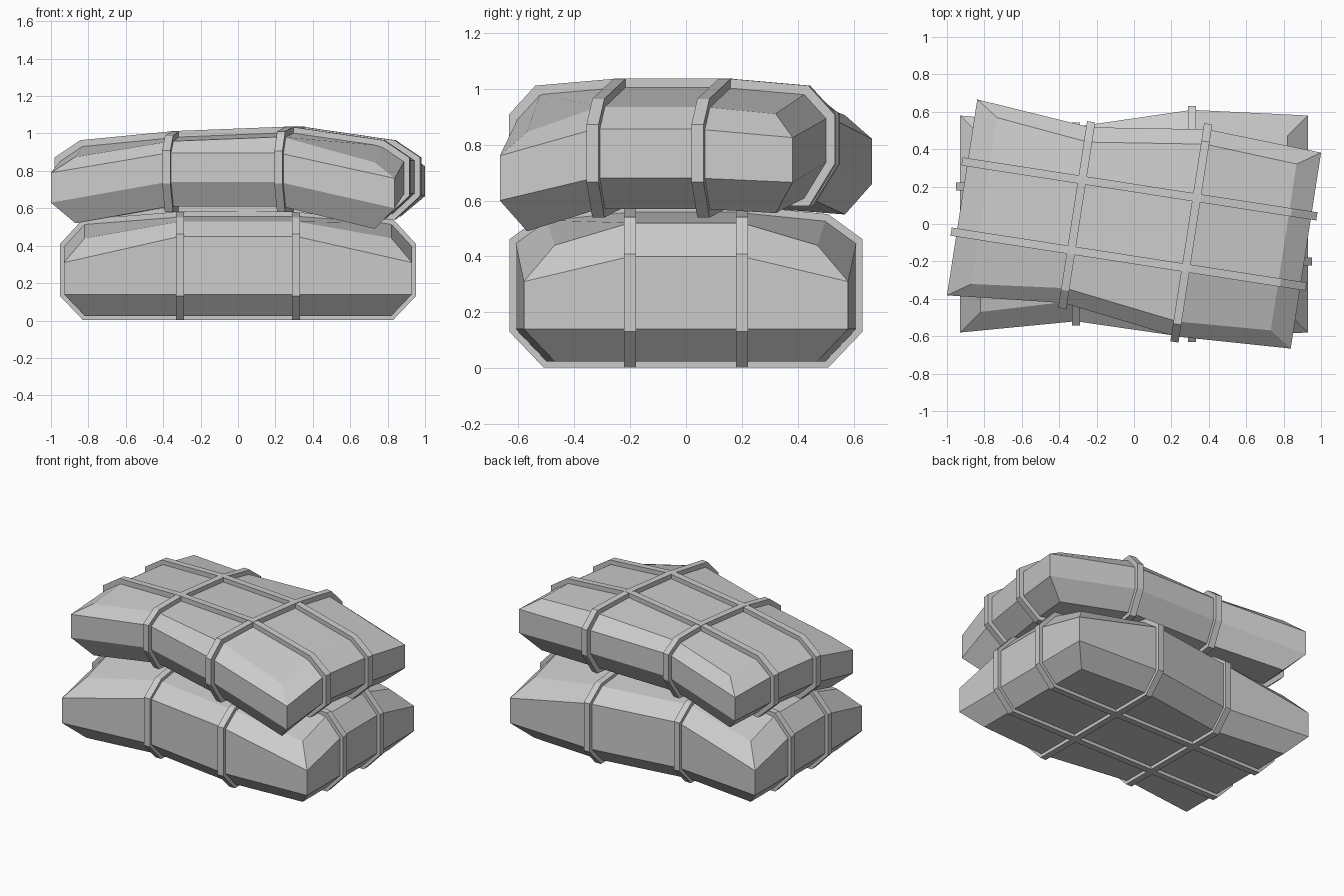
import bpy, bmesh, math
from mathutils import Vector

cube = bpy.data.objects.get("Cube")
if cube:
    bpy.data.objects.remove(cube, do_unlink=True)

grey = bpy.data.materials.new("plain grey")
grey.use_nodes = True
grey.diffuse_color = (0.6, 0.6, 0.6, 1)
grey.node_tree.nodes["Principled BSDF"].inputs["Base Color"].default_value = (0.6, 0.6, 0.6, 1)

# Columns and rows around the rim of the 4 x 4 grid, anticlockwise
RIM = ([(i, 0) for i in range(3)] + [(3, j) for j in range(3)]
       + [(i, 3) for i in (3, 2, 1)] + [(0, j) for j in (3, 2, 1)])


def finish(name, bm, turn):
    bmesh.ops.recalc_face_normals(bm, faces=bm.faces)
    mesh = bpy.data.meshes.new(name)
    bm.to_mesh(mesh)
    bm.free()
    mesh.materials.append(grey)
    obj = bpy.data.objects.new(name, mesh)
    obj.rotation_euler.z = turn
    bpy.context.collection.objects.link(obj)


def make_point(xs, half_depths, inner_y, insets, heights, corner_lift, mid_lift):
    """Return a function giving the bale point at column i, row j, layer k.
    Each layer's heights are: corner, end, long side, middle."""
    def point(i, j, k):
        end, side = i in (0, 3), j in (0, 3)
        x = xs[i]
        y = half_depths[i] if side else inner_y
        if k in (0, 3):
            x -= math.copysign(insets[0], x) if end else 0
            y -= insets[1] if side else 0
        kind = 0 if end and side else 1 if end else 2 if side else 3
        z = heights[k][kind]
        if kind == 0:
            z += corner_lift[(i == 3) * 2 + (j == 3)]
        elif kind > 1 and k == 3:
            z += mid_lift * (1 if i == 2 else -1)
        return Vector((x, y if j > 1 else -y, z))
    return point


def build_bale(name, point, turn):
    bm = bmesh.new()
    verts = {}
    for k in range(4):
        for i in range(4):
            for j in range(4):
                if k in (0, 3) or (i, j) in RIM:
                    verts[i, j, k] = bm.verts.new(point(i, j, k))
    # Top and bottom panels
    for k in (0, 3):
        for i in range(3):
            for j in range(3):
                bm.faces.new([verts[i + a, j + b, k] for a, b in ((0, 0), (1, 0), (1, 1), (0, 1))])
    # Chamfers and side walls
    for k in range(3):
        for a, b in zip(RIM, RIM[1:] + RIM[:1]):
            bm.faces.new([verts[(*a, k)], verts[(*b, k)], verts[(*b, k + 1)], verts[(*a, k + 1)]])
    finish(name, bm, turn)


def build_strap(name, loop, axis, thick, turn, half_width=0.022, sink=0.02):
    """Flat band around a loop of points, its width lying along axis."""
    bm = bmesh.new()
    rings = []
    for n, p in enumerate(loop):
        a = (p - loop[n - 1])
        b = (loop[(n + 1) % len(loop)] - p)
        na, nb = a.cross(axis).normalized(), b.cross(axis).normalized()
        out = (na + nb) / (1 + na.dot(nb))
        if out.dot(p - sum(loop, Vector()) / len(loop)) < 0:
            out = -out
        rings.append([bm.verts.new(p + out * h + axis * w)
                      for h, w in ((-sink, -half_width), (thick, -half_width),
                                   (thick, half_width), (-sink, half_width))])
    for n, ring in enumerate(rings):
        last = rings[n - 1]
        for s in range(4):
            t = (s + 1) % 4
            bm.faces.new((last[s], last[t], ring[t], ring[s]))
    finish(name, bm, turn)


def strapped_bale(name, point, thick, turn):
    build_bale(name, point, turn)
    path = ([(n, 0) for n in range(4)] + [(3, 1), (3, 2)]
            + [(n, 3) for n in (3, 2, 1, 0)] + [(0, 2), (0, 1)])
    for c, label in ((1, "first"), (2, "second")):
        build_strap(f"{name}_{label}_cross_strap", [point(c, n, k) for n, k in path],
                    Vector((1, 0, 0)), thick, turn)
        build_strap(f"{name}_{label}_long_strap", [point(n, c, k) for n, k in path],
                    Vector((0, 1, 0)), thick, turn)


COLUMNS = (-0.93, -0.31, 0.31, 0.93)

# Lower bale, level on the ground
lower = make_point(COLUMNS, (0.58, 0.52, 0.61, 0.58), 0.2, (0.11, 0.11),
                   ((0.025,) * 4, (0.14,) * 4,
                    (0.31, 0.40, 0.45, 0.45), (0.44, 0.52, 0.53, 0.56)),
                   (0, 0, 0, 0), 0)
strapped_bale("lower_bale", lower, 0.022, 0)

# Upper bale, turned and sagging over the lower one
upper = make_point(COLUMNS, (0.53, 0.475, 0.56, 0.53), 0.19, (0.12, 0.08),
                   ((0.53, 0.57, 0.61, 0.61), (0.64, 0.68, 0.74, 0.74),
                    (0.80, 0.855, 0.895, 0.895), (0.885, 0.935, 0.97, 0.995)),
                   (-0.01, 0.02, -0.04, 0.025), 0.012)
strapped_bale("upper_bale", upper, 0.03, math.radians(-8.8))
